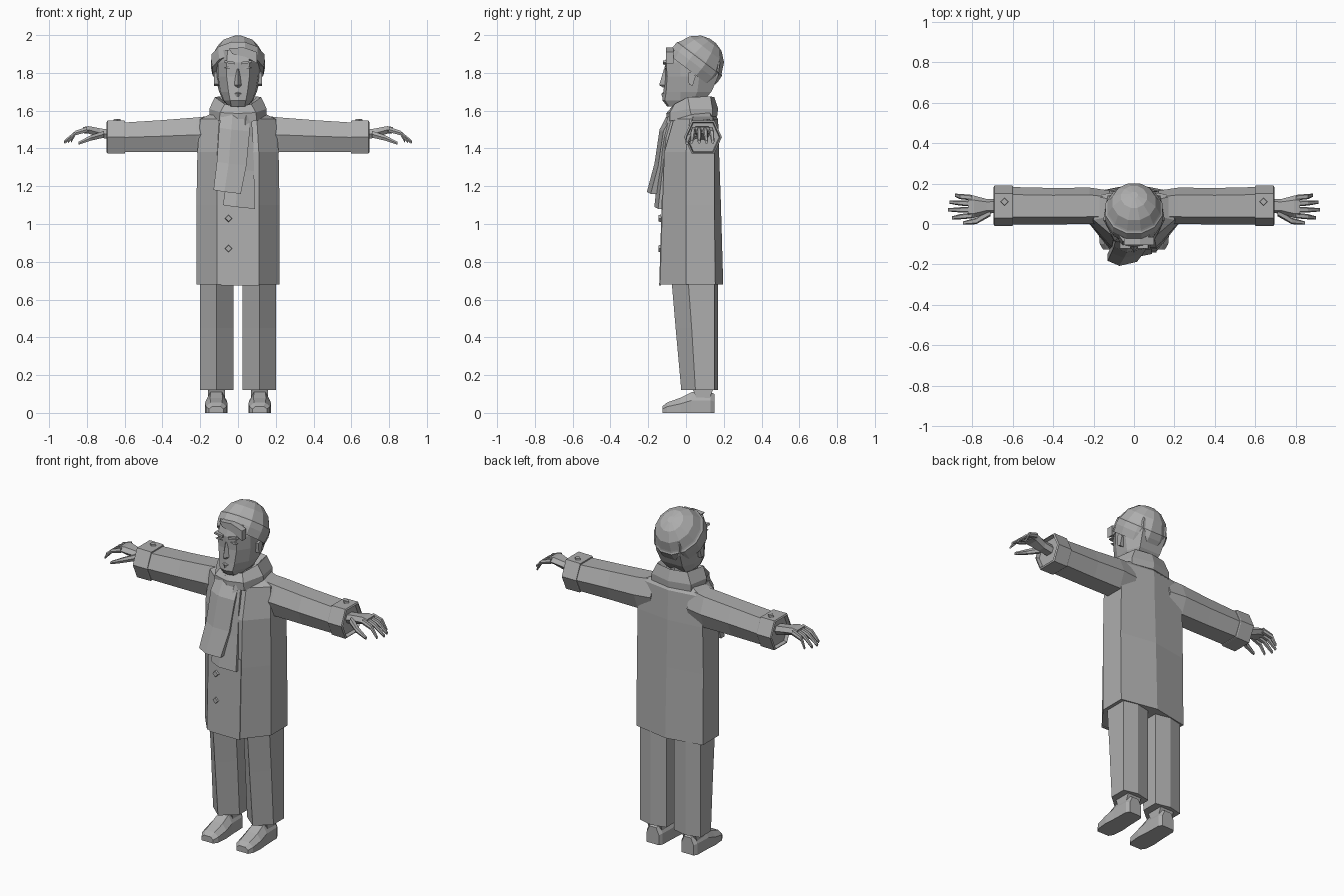
import bpy, bmesh, math
from mathutils import Vector, Matrix

cube = bpy.data.objects.get("Cube")
if cube:
    bpy.data.objects.remove(cube, do_unlink=True)

grey = bpy.data.materials.new("plain grey")
grey.use_nodes = True
grey.diffuse_color = (0.42, 0.42, 0.42, 1)
grey.node_tree.nodes["Principled BSDF"].inputs["Base Color"].default_value = grey.diffuse_color


def finish(name, bm):
    """Turn a bmesh into a flat shaded object."""
    bmesh.ops.recalc_face_normals(bm, faces=bm.faces)
    mesh = bpy.data.meshes.new(name)
    bm.to_mesh(mesh)
    bm.free()
    mesh.materials.append(grey)
    obj = bpy.data.objects.new(name, mesh)
    bpy.context.collection.objects.link(obj)
    return obj


def loft(name, rings, cap=True):
    """Skin a list of closed rings that share one point count."""
    bm = bmesh.new()
    rows = [[bm.verts.new(p) for p in ring] for ring in rings]
    count = len(rows[0])
    for low, high in zip(rows, rows[1:]):
        for i in range(count):
            j = (i + 1) % count
            bm.faces.new((low[i], low[j], high[j], high[i]))
    if cap:
        bm.faces.new(rows[0])
        bm.faces.new(rows[-1])
    return finish(name, bm)


def symmetric(half, z=None):
    """Mirror a half outline, front to back, into a full ring."""
    pts = [p if z is None else (p[0], p[1], z) for p in half]
    return pts + [(-x, y, h) for x, y, h in reversed(pts) if x > 0]


def limb(name, side, stations):
    """Six-sided limb along x; station = x, y, z, half depth, half height."""
    hexagon = [(-1, 0), (-.6, 1), (.6, 1), (1, 0), (.6, -1), (-.6, -1)]
    return loft(name, [[(side * x, y + a * hy, z + b * hz) for a, b in hexagon]
                       for x, y, z, hy, hz in stations])


def plate(name, outline, y, depth):
    """Thin facing plate cut from an x-z outline."""
    return loft(name, [[(x, y, z) for x, z in outline],
                       [(x, y + depth, z) for x, z in outline]])


def tail(name, stations):
    """Hanging scarf end; station = left, right, front y, z."""
    return loft(name, [[(a, y + .025, z), (a + .4 * (b - a), y, z - .01), (b, y + .02, z - .02),
                        (b, y + .06, z - .02), (a, y + .06, z)] for a, b, y, z in stations])


# Coat body
loft("coat_body", [
    symmetric([(.11, -.137), (.22, 0), (.22, .155), (0, .197)], .68),
    symmetric([(.11, -.125), (.22, 0), (.22, .15), (0, .185)], 1.1),
    symmetric([(.11, -.115), (.215, 0), (.215, .15), (0, .175)], 1.38),
    symmetric([(.1, -.065), (.2, .02), (.2, .14), (0, .17)], 1.555),
    symmetric([(.07, -.03), (.11, .04), (.11, .12), (0, .14)], 1.6)])

# Overlapping front panel and its buttons
panel = plate("coat_front_panel", [(-.09, .675), (.11, .675), (.11, 1.15), (-.08, 1.15)], -.142, .009)
for v in panel.data.vertices:
    v.co.y += (v.co.z - .675) * .03


def button(name, matrix):
    bm = bmesh.new()
    bmesh.ops.create_cone(bm, segments=4, radius1=.02, radius2=.017, depth=.012,
                          cap_ends=True, matrix=matrix)
    return finish(name, bm)


for z in (.87, 1.03):
    button("coat_button", Matrix.Translation((-.05, -.139, z)) @ Matrix.Rotation(math.pi / 2, 4, "X"))

# Paired parts
for s, word in ((1, "left_"), (-1, "right_")):
    limb(word + "sleeve", s, [(.12, .085, 1.475, .08, .1), (.22, .09, 1.472, .09, .092),
                              (.4, .088, 1.465, .09, .085), (.62, .09, 1.458, .093, .078)])
    limb(word + "cuff", s, [(.597, .09, 1.46, .096, .085), (.602, .09, 1.46, .1, .087),
                            (.69, .09, 1.46, .1, .088), (.695, .09, 1.46, .09, .08),
                            (.675, .09, 1.46, .085, .075)])
    button(word + "cuff_button", Matrix.Translation((s * .64, .11, 1.55)))

    # Hand with fingers and thumb
    limb(word + "hand", s, [(.66, .09, 1.47, .035, .026), (.73, .088, 1.482, .036, .024),
                            (.79, .085, 1.498, .055, .02), (.82, .085, 1.497, .054, .016)])
    for base, tip, reach in ((.13, .142, .885), (.1, .108, .912), (.07, .07, .92), (.042, .03, .9)):
        limb(word + "finger", s, [(.8, base, 1.5, .014, .014), (.86, (base + tip) / 2, 1.482, .013, .012),
                                  (reach, tip, 1.435, .008, .008)])
    limb(word + "thumb", s, [(.71, .06, 1.475, .022, .018), (.78, .015, 1.455, .016, .014),
                             (.845, .005, 1.427, .008, .008)])

    # Trouser leg
    def cuff_ring(z, front, grow):
        outline = [(.115, front), (.2, .05 - grow), (.2, .15), (.115, .17), (.025, .15), (.025, .05 - grow)]
        return [(s * x, y, z) for x, y in outline]
    loft(word + "trouser_leg", [cuff_ring(.12, -.025, 0), cuff_ring(.45, -.055, .02),
                                cuff_ring(.72, -.078, .04)])

    # Shoe and ankle
    loft(word + "shoe", [[(s * (.115 + a * w), y, b * h) for a, b in
                          ((-1, 0), (-1, .6), (-.55, 1), (.55, 1), (1, .6), (1, 0))]
                         for y, w, h in ((-.125, .038, .035), (-.1, .054, .055), (-.03, .06, .08),
                                         (.03, .055, .11), (.13, .052, .11), (.15, .04, .1))])
    limb(word + "ankle", s, [(.07, .09, .14, .06, .06), (.16, .09, .14, .06, .06)])

    # Ear, brow and eye
    loft(word + "ear", [[(s * x, y, z) for y, z in
                         ((.01, 1.8), (.04, 1.81), (.05, 1.78), (.035, 1.73), (.015, 1.74))]
                        for x in (.1, .128)])
    plate(word + "brow", [(s * .018, 1.845), (s * .075, 1.855), (s * .07, 1.866), (s * .018, 1.858)],
          -.122, .03)
    plate(word + "eye", [(s * .025, 1.825), (s * .05, 1.82), (s * .072, 1.827), (s * .05, 1.834)],
          -.113, .009)

# Neck and head
loft("neck", [symmetric([(0, -.05), (.06, -.01), (.06, .07), (0, .11)], z) for z in (1.55, 1.68)])
loft("head", [
    symmetric([(0, -.1), (.035, -.09), (.05, -.03), (.05, .03), (.04, .06)], 1.622),
    symmetric([(0, -.125), (.042, -.112), (.075, -.03), (.08, .04), (.06, .095)], 1.655),
    symmetric([(0, -.12), (.05, -.105), (.092, -.03), (.1, .06), (.07, .135)], 1.7),
    symmetric([(0, -.11), (.06, -.1), (.105, -.03), (.12, .07), (.08, .17)], 1.78),
    symmetric([(0, -.113), (.06, -.105), (.105, -.03), (.125, .06), (.08, .18)], 1.855),
    symmetric([(0, -.09), (.055, -.085), (.1, -.02), (.11, .06), (.07, .15)], 1.92)])
loft("nose", [[(-w, -.1, z), (0, y, z), (w, -.1, z)] for w, y, z in
              ((.012, -.117, 1.82), (.026, -.142, 1.735), (.018, -.12, 1.722))])
loft("lips", [[(-w, -.1, z), (0, y, z), (w, -.1, z)] for w, y, z in
              ((.03, -.121, 1.698), (.04, -.131, 1.69), (.03, -.126, 1.672))])
plate("hair_fringe", [(-.05, 1.93), (-.03, 1.9), (.04, 1.885), (.1, 1.85), (.1, 1.91), (.03, 1.935)],
      -.105, .04)

# Knitted hat, leaning back, with a folded brim
segments = 12
bm = bmesh.new()
lean = Matrix.Translation((0, .05, 1.845)) @ Matrix.Rotation(-math.radians(37), 4, "X")
profile = [(.128, -.04), (.148, -.045), (.156, 0), (.154, .036), (.147, .042),
           (.142, .05), (.118, .1), (.07, .14)]
rows = []
for radius, height in profile:
    angles = [2 * math.pi * (i + .5) / segments for i in range(segments)]
    rows.append([lean @ Vector((.94 * radius * math.cos(a), radius * math.sin(a), height)) for a in angles])
bm.free()
loft("hat", rows + [[lean @ Vector((0.02 * math.cos(a), 0.02 * math.sin(a), .155)) for a in angles]])

# Scarf wrapped around the neck
loft("scarf_wrap", [
    symmetric([(0, -.1, 1.54), (.1, -.085, 1.545), (.15, .03, 1.565), (.13, .14, 1.57), (0, .165, 1.57)]),
    symmetric([(0, -.105, 1.585), (.095, -.085, 1.59), (.152, .02, 1.61), (.13, .14, 1.61), (0, .17, 1.61)]),
    symmetric([(0, -.075, 1.62), (.07, -.06, 1.635), (.122, .01, 1.672), (.1, .13, 1.675), (0, .15, 1.672)]),
    symmetric([(0, -.04, 1.6), (.05, -.03, 1.61), (.09, .02, 1.64), (.07, .1, 1.64), (0, .11, 1.64)])])

# Hanging scarf ends
tail("scarf_front_end", [(-.085, .06, -.085, 1.615), (-.1, .062, -.14, 1.51),
                         (-.112, .045, -.167, 1.33), (-.13, .015, -.207, 1.18)])
tail("scarf_back_end", [(.03, .07, -.09, 1.6), (0, .08, -.125, 1.48),
                        (-.05, .085, -.145, 1.3), (-.08, .09, -.168, 1.1)])
